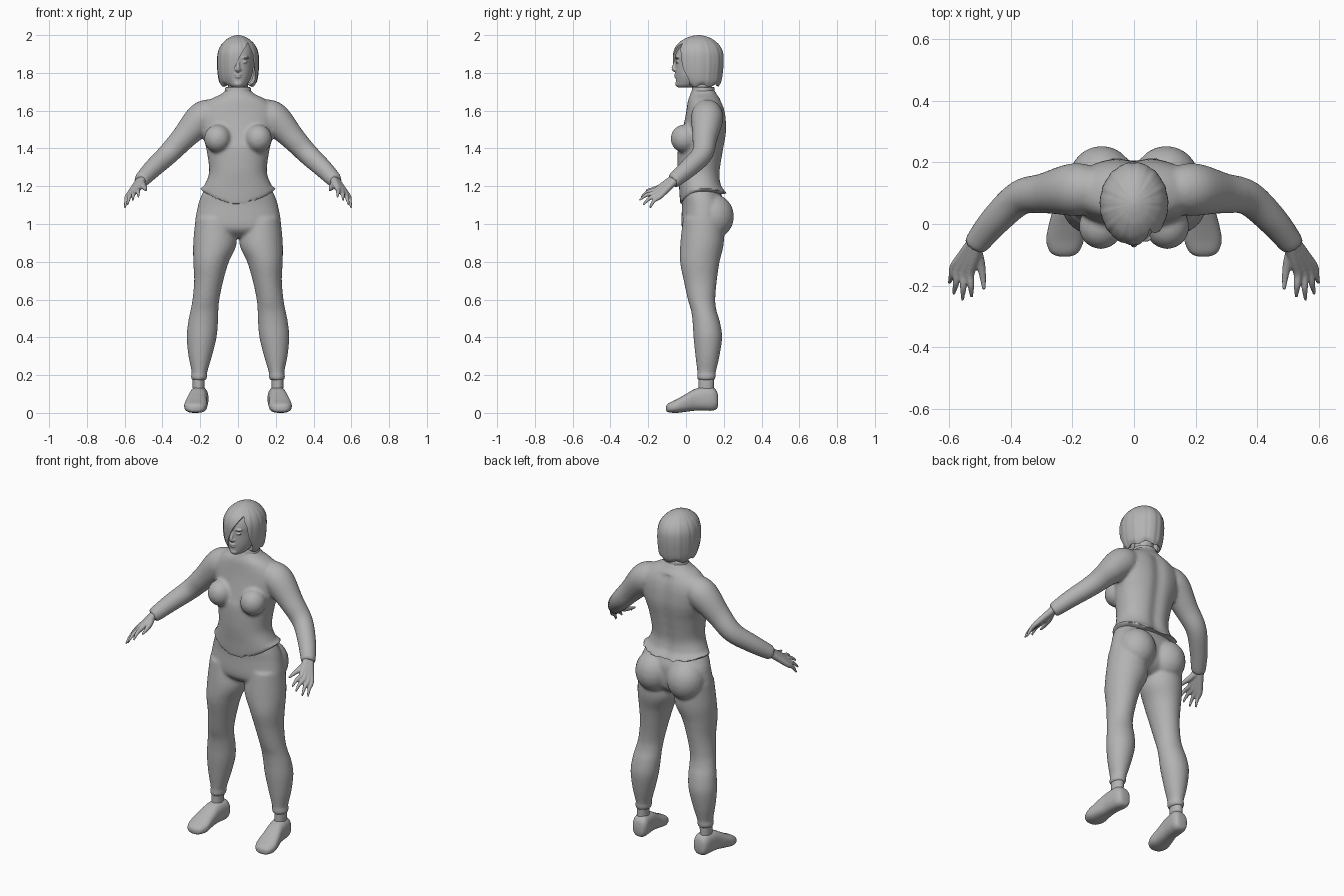
import bpy, bmesh, math
from mathutils import Vector, Matrix

if "Cube" in bpy.data.objects:
    bpy.data.objects.remove(bpy.data.objects["Cube"])

grey = bpy.data.materials.new("plain grey")
grey.diffuse_color = (0.45, 0.45, 0.45, 1)
grey.use_nodes = True
grey.node_tree.nodes["Principled BSDF"].inputs["Base Color"].default_value = grey.diffuse_color


def smooth_rows(rows, steps=6):
    """Catmull-Rom interpolation of section rows."""
    out = []
    for i in range(len(rows) - 1):
        a, b, c, d = (rows[max(0, min(len(rows) - 1, i + k))] for k in (-1, 0, 1, 2))
        for s in range(steps):
            t = s / steps
            out.append([0.5 * (2 * q + (r - p) * t + (2 * p - 5 * q + 4 * r - w) * t * t
                               + (3 * q - p - 3 * r + w) * t ** 3)
                        for p, q, r, w in zip(a, b, c, d)])
    return out + [list(rows[-1])]


def skin(bm, rings, caps=(True, True)):
    loops = [[bm.verts.new(p) for p in ring] for ring in rings]
    n = len(loops[0])
    for a, b in zip(loops, loops[1:]):
        for i in range(n):
            bm.faces.new((a[i], a[(i + 1) % n], b[(i + 1) % n], b[i]))
    for loop, cap in ((loops[0], caps[0]), (loops[-1], caps[1])):
        if cap:
            bm.faces.new(loop)
    return [v for loop in loops for v in loop]


def circle(n, e=2.0):
    for i in range(n):
        a = 2 * math.pi * i / n
        c, s = math.cos(a), math.sin(a)
        yield math.copysign(abs(c) ** (2 / e), c), math.copysign(abs(s) ** (2 / e), s)


def stack(bm, rows, side=1, n=40, e=2.0, caps=(True, True)):
    """Horizontal sections: z, centre x, half width, front y, back y."""
    return skin(bm, [[(side * (cx + u * rx), (f + b) / 2 + v * (b - f) / 2, z)
                      for u, v in circle(n, e)]
                     for z, cx, rx, f, b in smooth_rows(rows)], caps)


def tube(bm, rows, side=1, n=20):
    """Round sections along a path: x, y, z, radius."""
    rows = smooth_rows(rows)
    pts = [Vector((side * r[0], r[1], r[2])) for r in rows]
    rings = []
    for i, p in enumerate(pts):
        t = (pts[min(i + 1, len(pts) - 1)] - pts[max(i - 1, 0)]).normalized()
        u = t.cross(Vector((0, 0, 1))).normalized()
        w = t.cross(u)
        rings.append([p + (u * a + w * b) * rows[i][3] for a, b in circle(n)])
    skin(bm, rings)


def blob(bm, loc, size):
    bmesh.ops.create_icosphere(bm, subdivisions=3, radius=1,
                               matrix=Matrix.Translation(loc) @ Matrix.Diagonal((*size, 1)))


def finish(bm, name, voxel=0, smooth=0, cutter=None, thick=0):
    """Turn a bmesh into an object with its modifiers baked in."""
    bmesh.ops.recalc_face_normals(bm, faces=bm.faces)
    me = bpy.data.meshes.new(name)
    bm.to_mesh(me)
    bm.free()
    ob = bpy.data.objects.new(name, me)
    bpy.context.collection.objects.link(ob)
    if thick:
        m = ob.modifiers.new("thickness", 'SOLIDIFY')
        m.thickness, m.offset = thick, -1
    if voxel:
        m = ob.modifiers.new("merge", 'REMESH')
        m.mode, m.voxel_size = 'VOXEL', voxel
    if smooth:
        m = ob.modifiers.new("soften", 'SMOOTH')
        m.factor, m.iterations = 0.5, smooth
    if cutter:
        m = ob.modifiers.new("opening", 'BOOLEAN')
        m.operation, m.solver, m.object = 'DIFFERENCE', 'EXACT', cutter
    dg = bpy.context.evaluated_depsgraph_get()
    ob.data = bpy.data.meshes.new_from_object(ob.evaluated_get(dg))
    ob.modifiers.clear()
    ob.data.materials.clear()
    ob.data.materials.append(grey)
    bpy.ops.object.select_all(action='DESELECT')
    ob.select_set(True)
    bpy.context.view_layer.objects.active = ob
    bpy.ops.object.shade_smooth_by_angle(angle=math.radians(50))
    return ob


# Sweater: torso, bust and sleeves merged
bm = bmesh.new()
torso = stack(bm, [(1.12, 0, .203, -.03, .225), (1.15, 0, .199, -.033, .212), (1.2, 0, .18, -.037, .192),
                   (1.25, 0, .158, -.042, .183), (1.3, 0, .153, -.045, .187), (1.4, 0, .168, -.043, .203),
                   (1.45, 0, .182, -.03, .212), (1.5, 0, .196, -.018, .217), (1.57, 0, .208, -.003, .213),
                   (1.62, 0, .19, .005, .202), (1.66, 0, .145, .012, .182), (1.69, 0, .085, .025, .16),
                   (1.71, 0, .068, .035, .152)], n=64, e=2.2)
for v in torso:
    if v.co.y > .1 and v.co.z < 1.65:   # spine groove
        v.co.y -= .014 * math.exp(-(v.co.x / .035) ** 2)
    if v.co.z < 1.2:                    # hem dips in the middle
        k = (1.2 - v.co.z) / .08
        edge = min(1, (v.co.x / .2) ** 2)
        v.co.z += k * (.065 * edge - (.022 if v.co.y < .1 else -.035) * (1 - edge))
for s in (1, -1):
    blob(bm, (s * .108, -.008, 1.452), (.072, .074, .075))
    tube(bm, [(.12, .11, 1.595, .07), (.19, .112, 1.56, .086), (.29, .1, 1.455, .066), (.37, .085, 1.37, .057),
              (.45, .012, 1.295, .05), (.505, -.055, 1.238, .042), (.517, -.072, 1.226, .037)], s, 28)
finish(bm, "sweater", .009, 7)

# Collar and neck
bm = bmesh.new()
stack(bm, [(1.68, 0, .074, .02, .162), (1.705, 0, .07, .03, .152), (1.722, 0, .067, .033, .15),
           (1.725, 0, .058, .04, .142)])
finish(bm, "collar")
bm = bmesh.new()
stack(bm, [(1.68, 0, .055, .04, .145), (1.74, 0, .052, .03, .135), (1.8, 0, .055, .02, .14)])
finish(bm, "neck")

# Trousers: pelvis, seat and legs merged
bm = bmesh.new()
stack(bm, [(1.195, 0, .17, -.022, .172), (1.15, 0, .194, -.024, .19), (1.1, 0, .211, -.021, .205),
           (1.0, 0, .227, -.024, .2), (.96, 0, .2, -.01, .18), (.93, 0, .12, .03, .14)], n=56, e=2.2)
for s in (1, -1):
    blob(bm, (s * .105, .142, 1.04), (.108, .112, .12))
    stack(bm, [(1.03, .125, .1, -.015, .2), (.9, .122, .115, -.03, .2), (.8, .1425, .094, -.031, .178),
               (.7, .155, .077, -.012, .163), (.6, .17, .071, .01, .155), (.54, .178, .074, .027, .162),
               (.48, .185, .079, .035, .18), (.4, .1925, .079, .04, .191), (.3, .2, .062, .05, .177),
               (.215, .204, .041, .06, .158), (.195, .206, .044, .058, .158), (.172, .207, .038, .062, .152)], s)
finish(bm, "trousers", .009, 4)

for s, side in ((1, "left"), (-1, "right")):
    # Ankle and shoe
    bm = bmesh.new()
    stack(bm, [(.09, .208, .03, .065, .148), (.15, .209, .031, .067, .148), (.2, .207, .032, .068, .148)], s, 24)
    finish(bm, side + "_ankle")
    bm = bmesh.new()
    rows = [(.17, .202, .02, .045, .085), (.163, .203, .036, .022, .115), (.14, .204, .047, .012, .136),
            (.1, .208, .049, .012, .138), (.05, .213, .05, .012, .128), (0, .22, .056, .006, .1),
            (-.05, .224, .061, 0, .072), (-.085, .226, .05, .002, .055), (-.1, .226, .034, .006, .044),
            (-.106, .226, .014, .014, .034)]
    skin(bm, [[(s * (cx + u * w), y, (lo + hi) / 2 + v * (hi - lo) / 2) for u, v in circle(36, 2.5)]
              for y, cx, w, lo, hi in smooth_rows(rows)])
    finish(bm, side + "_shoe")

    # Hand: palm made of overlapping rays, then fingers and thumb
    bm = bmesh.new()
    wrist = Vector((.514, -.066, 1.232))
    knuckles = [Vector((.532, -.16, 1.18)), Vector((.552, -.16, 1.166)),
                Vector((.57, -.15, 1.155)), Vector((.584, -.138, 1.146))]
    tips = [(.527, -.238, 1.142), (.557, -.247, 1.126), (.586, -.228, 1.1), (.6, -.192, 1.085)]
    for i, (k, tip) in enumerate(zip(knuckles, tips)):
        base = wrist + Vector((.006, .003, -.004)) * (i - 1.5)
        mid = (k + Vector(tip)) / 2 + Vector((0, -.004, .008))
        tube(bm, [(*base, .021), (*((base + k) / 2), .018), (*k, .0145), (*mid, .0105), (*tip, .005)], s, 12)
    tube(bm, [(.514, -.075, 1.225, .018), (.5, -.125, 1.2, .016), (.492, -.165, 1.188, .0115),
              (.487, -.212, 1.178, .006)], s, 12)
    finish(bm, side + "_hand", .004, 3)

# Head with facial features
bm = bmesh.new()
stack(bm, [(1.722, 0, .02, -.042, .02), (1.735, 0, .045, -.051, .08), (1.77, 0, .067, -.054, .12),
           (1.8, 0, .077, -.056, .15), (1.85, 0, .083, -.056, .17), (1.9, 0, .084, -.056, .173),
           (1.95, 0, .068, -.03, .155), (1.98, 0, .02, .03, .1)], n=48)
tube(bm, [(0, -.05, 1.87, .008), (0, -.06, 1.845, .009), (0, -.066, 1.822, .011), (0, -.056, 1.81, .009)])
blob(bm, (0, -.054, 1.790), (.021, .009, .0055))
blob(bm, (0, -.053, 1.779), (.018, .010, .006))
blob(bm, (0, -.045, 1.742), (.022, .012, .014))
for s in (1, -1):
    blob(bm, (s * .011, -.058, 1.817), (.008, .009, .007))
    blob(bm, (s * .035, -.046, 1.858), (.016, .009, .007))
    blob(bm, (s * .036, -.046, 1.88), (.023, .012, .006))
finish(bm, "head", .004, 2)

# Face opening cutter for the hair
bm = bmesh.new()
outline = [(.052, 1.958), (.012, 1.89), (-.025, 1.81), (-.06, 1.69), (.088, 1.69), (.09, 1.80), (.078, 1.9)]
skin(bm, [[(x, y, z) for x, z in outline] for y in (-.3, .015)])
cutter = finish(bm, "face_opening")

# Bob haircut with soft strands
bm = bmesh.new()
hair = stack(bm, [(1.732, 0, .086, -.02, .172), (1.755, 0, .1, -.043, .187), (1.8, 0, .108, -.06, .195),
                  (1.86, 0, .111, -.068, .2), (1.91, 0, .106, -.066, .196), (1.95, 0, .088, -.047, .175),
                  (1.98, 0, .057, -.008, .138), (1.995, 0, .027, .032, .1), (2.0, 0, .006, .06, .073)],
             n=120, caps=(False, True))
for v in hair:
    a = math.atan2(v.co.y - .066, v.co.x)
    k = 1 + .008 * math.sin(15 * a) + .005 * math.sin(26 * a + 1)
    v.co.x *= k
    v.co.y = .066 + (v.co.y - .066) * k
    if v.co.z < 1.76:                   # uneven lower edge
        v.co.z += .006 * math.sin(7 * a) * (1.76 - v.co.z) / .028
finish(bm, "hair", cutter=cutter, thick=.014)
bpy.data.objects.remove(cutter)
